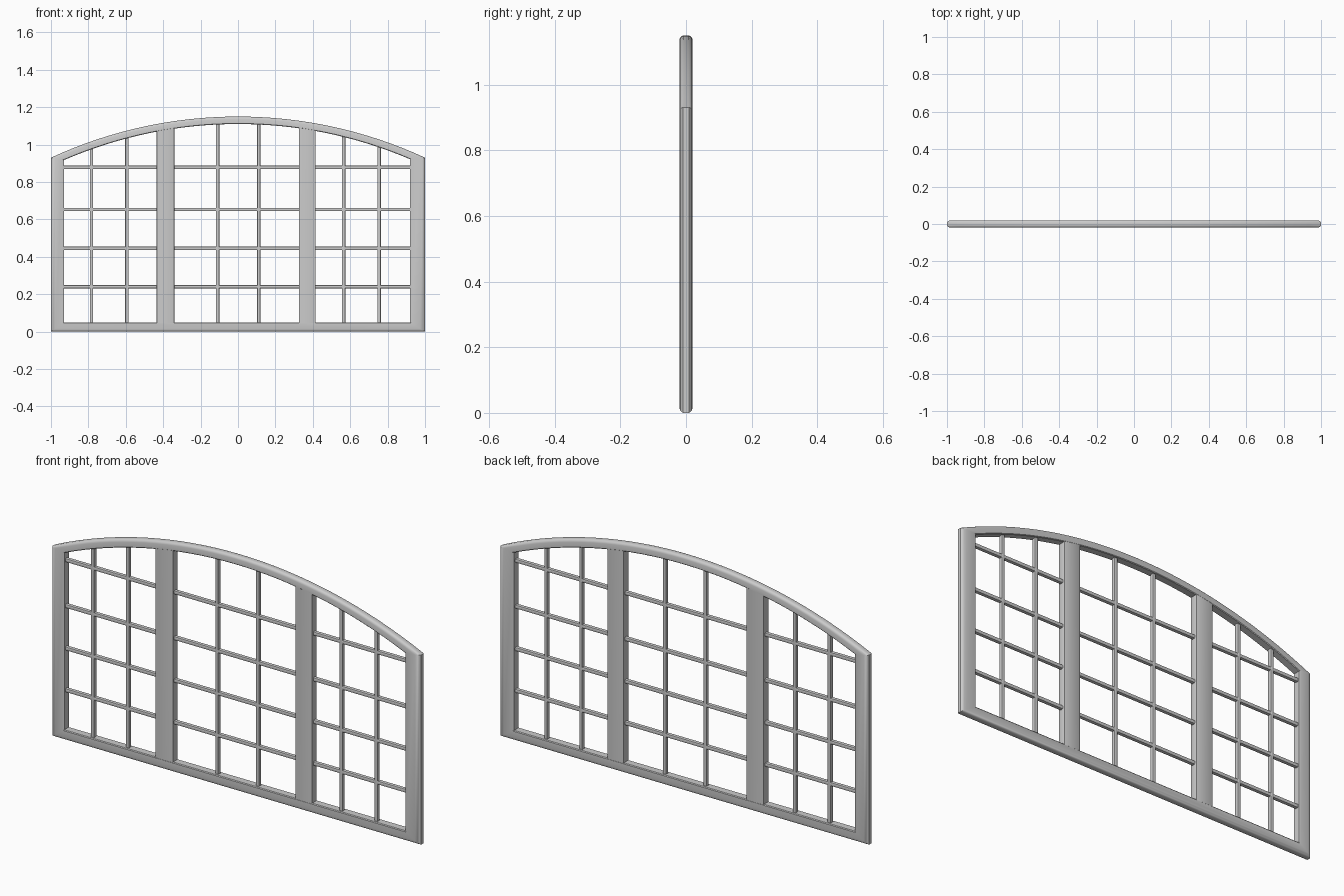
import bpy, bmesh, math

if "Cube" in bpy.data.objects:
    bpy.data.objects.remove(bpy.data.objects["Cube"])

R_OUT, R_IN, CZ = 2.383, 2.343, -1.233   # concentric arch radii and centre height
D = 0.02                                 # half depth of the frame
SEG = 32


def arch(x, r):
    return CZ + math.sqrt(r * r - x * x)


def finish(name, bm, angle=35):
    bmesh.ops.recalc_face_normals(bm, faces=bm.faces)
    me = bpy.data.meshes.new(name)
    bm.to_mesh(me)
    bm.free()
    ob = bpy.data.objects.new(name, me)
    bpy.context.collection.objects.link(ob)
    bpy.ops.object.select_all(action='DESELECT')
    ob.select_set(True)
    bpy.context.view_layer.objects.active = ob
    bpy.ops.object.shade_smooth_by_angle(angle=math.radians(angle))
    return ob


def outline(x0, x1, z0, r):
    pts = [(x0, z0)]
    for i in range(SEG + 1):
        x = x0 + (x1 - x0) * i / SEG
        pts.append((x, arch(x, r)))
    return pts + [(x1, z0)]


def bar(name, x0, x1, z0, z1, d, bevel, r_top=None):
    """Upright or level bar; with r_top its top follows the arch."""
    bm = bmesh.new()
    za, zb = (arch(x0, r_top), arch(x1, r_top)) if r_top else (z1, z1)
    vs = [bm.verts.new((x, -d, z)) for x, z in
          ((x0, z0), (x1, z0), (x1, zb), (x0, za))]
    f = bm.faces.new(vs)
    ext = bmesh.ops.extrude_face_region(bm, geom=[f])
    bmesh.ops.translate(bm, vec=(0, 2 * d, 0),
                        verts=[g for g in ext['geom'] if isinstance(g, bmesh.types.BMVert)])
    bmesh.ops.recalc_face_normals(bm, faces=bm.faces)
    # round only the lengthwise edges
    long_axis = 2 if (z1 or 1) - z0 > x1 - x0 else 0
    edges = [e for e in bm.edges
             if abs(e.verts[0].co[long_axis] - e.verts[1].co[long_axis]) > 0.3]
    bmesh.ops.bevel(bm, geom=edges, offset=bevel, segments=2, profile=0.5,
                    affect='EDGES')
    return finish(name, bm)


# outer frame: rounded profile swept between outer and inner outlines
outer = outline(-1.0, 1.0, 0.0, R_OUT)
inner = outline(-0.93, 0.92, 0.05, R_IN)
half = [(0.0, 0.009), (0.06, 0.014), (0.16, 0.018), (0.32, D), (0.92, D), (1.0, 0.017)]
profile = [(t, -y) for t, y in half] + [(t, y) for t, y in reversed(half)]
bm = bmesh.new()
rings = [[bm.verts.new((a[0] + (b[0] - a[0]) * t, y, a[1] + (b[1] - a[1]) * t))
          for a, b in zip(outer, inner)] for t, y in profile]
n = len(outer)
for k, ring in enumerate(rings):
    nxt = rings[(k + 1) % len(rings)]
    for i in range(n):
        j = (i + 1) % n
        bm.faces.new((ring[i], ring[j], nxt[j], nxt[i]))
finish("arched_frame", bm)

# two wide mullions
for side, x0, x1 in (("left", -0.435, -0.34), ("right", 0.325, 0.415)):
    bar(f"mullion_{side}", x0, x1, 0.035, None, 0.0195, 0.003, R_IN + 0.015)

# thin vertical glazing bars
W = 0.009
for i, x in enumerate((-0.783, -0.594, -0.109, 0.111, 0.565, 0.755)):
    bar(f"vertical_glazing_bar_{i + 1}", x - W, x + W, 0.035, None, 0.010, 0.004, R_IN + 0.01)

# thin horizontal glazing bars, one per bay and row
for row, z in enumerate((0.24, 0.445, 0.653, 0.878)):
    for bay, x0, x1 in (("left", -0.94, -0.425), ("centre", -0.35, 0.335), ("right", 0.405, 0.93)):
        bar(f"horizontal_glazing_bar_{bay}_{row + 1}", x0, x1, z - W, z + W, 0.0095, 0.004)
